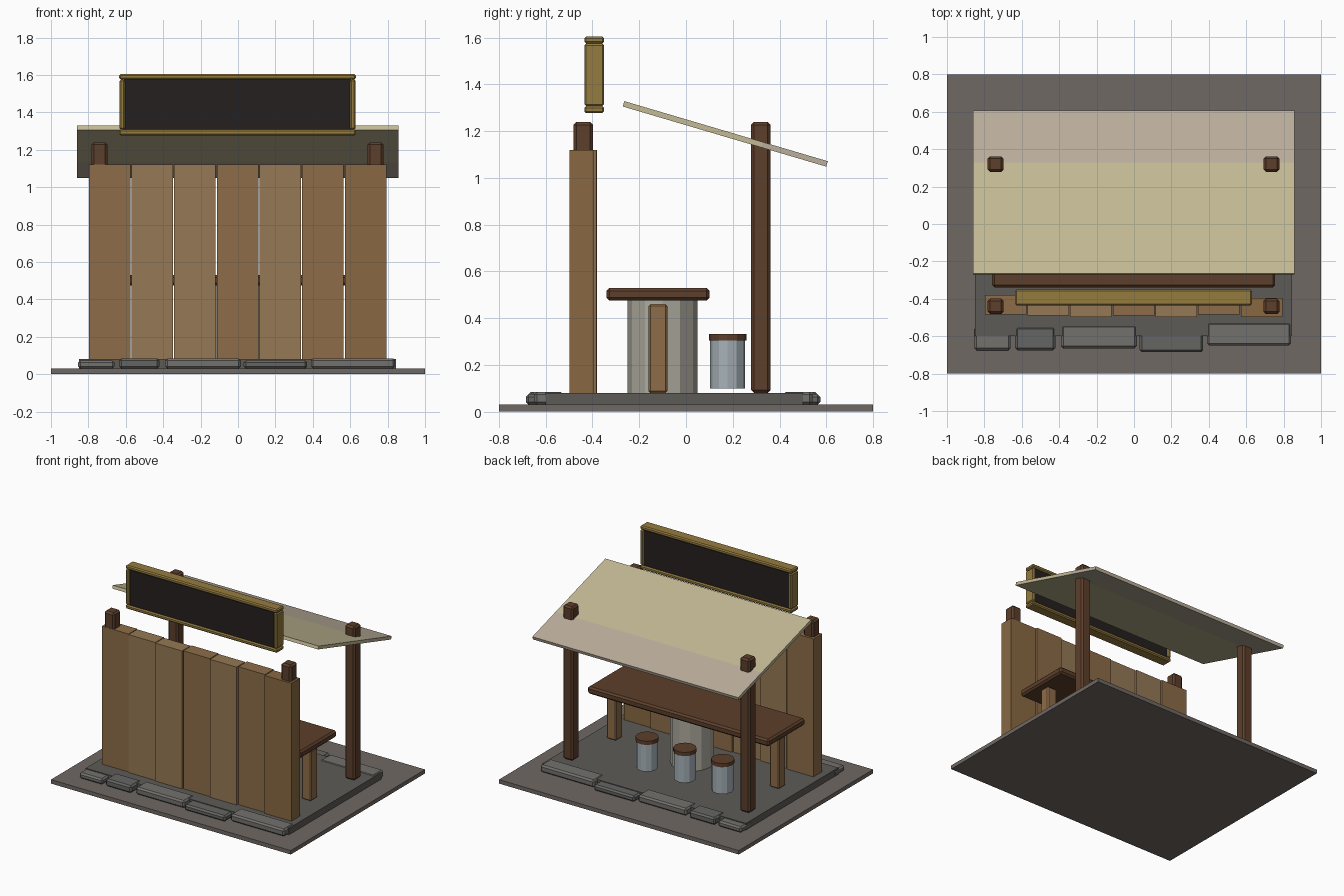
import bpy, math

if "Cube" in bpy.data.objects:
    bpy.data.objects.remove(bpy.data.objects["Cube"])

def mat(name, r, g, b):
    m = bpy.data.materials.new(name)
    m.diffuse_color = (r, g, b, 1)
    m.use_nodes = True
    m.node_tree.nodes["Principled BSDF"].inputs["Base Color"].default_value = m.diffuse_color
    return m

ASPHALT = mat("asphalt", .16, .14, .125)
FLOOR = mat("floor", .11, .105, .095)
STONES = [mat("stone_a", .17, .165, .155), mat("stone_b", .13, .13, .125)]
PLANKS = [mat("plank_a", .27, .15, .065), mat("plank_b", .30, .19, .09), mat("plank_c", .25, .14, .055)]
DARK = mat("dark_wood", .11, .05, .025)
GOLD = mat("sign_gold", .30, .20, .05)
BLACK = mat("sign_black", .017, .014, .013)
CLOTH = mat("awning_front", .55, .49, .30)
FADED = mat("awning_back", .50, .43, .33)
CONCRETE = mat("concrete", .42, .40, .34)
STEEL = mat("steel", .38, .44, .48)

def box(name, x, y, z, material, bevel=0):
    """Box from (min, max) ranges, with an optional one-step chamfer."""
    lo_hi = (x, y, z)
    bpy.ops.mesh.primitive_cube_add(size=1, location=[(a + b) / 2 for a, b in lo_hi])
    o = bpy.context.object
    o.name = name
    size = [b - a for a, b in lo_hi]
    for v in o.data.vertices:
        v.co = [c * s for c, s in zip(v.co, size)]
    o.data.materials.append(material)
    if bevel:
        m = o.modifiers.new("chamfer", 'BEVEL')
        m.width, m.segments = bevel, 1
    return o

def drum(name, x, y, z0, z1, r, material, sides=12):
    bpy.ops.mesh.primitive_cylinder_add(vertices=sides, radius=r, depth=z1 - z0,
                                        location=(x, y, (z0 + z1) / 2))
    o = bpy.context.object
    o.name = name
    o.data.materials.append(material)

# ground plate and raised floor
box("ground_plate", (-1, 1), (-.8, .8), (0, .03), ASPHALT)
box("raised_floor", (-.85, .845), (-.6, .5), (.03, .08), FLOOR)

# kerb stones along the front and back edges
spans = [(-.855, -.66, -.675, .074), (-.635, -.42, -.675, .085), (-.39, .015, -.665, .085),
         (.03, .37, -.685, .075), (.39, .84, -.65, .085)]
for i, (x0, x1, y, top) in enumerate(spans):
    box(f"front_kerb_{i}", (x0, x1), (y, y + .125), (.03, top), STONES[i % 2], .012)
    box(f"back_kerb_{i}", (x0, x1), (-y - .235, -y - .11), (.03, top), STONES[i % 2], .012)

# plank wall
offsets = [.012, .005, -.003, .005, -.003, .01, -.003]
tones = [0, 1, 1, 0, 1, 0, 2]
for i, (dy, t) in enumerate(zip(offsets, tones)):
    x = -.686 + .228 * i
    box(f"wall_plank_{i}", (x - .111, x + .111), (-.495 + dy, -.392 + dy), (.08, 1.12), PLANKS[t])

# four posts
for x in (-.74, .735):
    for label, y in (("front", -.44), ("back", .32)):
        side = "left" if x < 0 else "right"
        box(f"{label}_{side}_post", (x - .042, x + .042), (y - .042, y + .042), (.08, 1.24), DARK, .013)

# sloping awning in two sheets
slope = math.atan2(-.257, .87)
def awning(name, y0, y1, material):
    y = (y0 + y1) / 2
    half = (y1 - y0) / 2 / math.cos(slope)
    o = box(name, (-.86, .857), (-half, half), (-.012, .012), material)
    o.location = (o.location.x, y, 1.317 + math.tan(slope) * (y + .267))
    o.rotation_euler.x = slope
awning("awning_front", -.267, .325, CLOTH)
awning("awning_back", .325, .603, FADED)

# blank sign board and frame
box("sign_panel", (-.61, .605), (-.425, -.36), (1.295, 1.585), BLACK)
for label, z in (("top", 1.59), ("bottom", 1.292)):
    box(f"sign_{label}_rail", (-.635, .63), (-.435, -.35), (z - .015, z + .015), GOLD, .008)
for label, x in (("left", -.619), ("right", .614)):
    box(f"sign_{label}_rail", (x - .015, x + .015), (-.435, -.35), (1.307, 1.575), GOLD, .008)

# counter with two legs and a round pedestal
box("counter_top", (-.758, .755), (-.34, .1), (.475, .53), DARK, .013)
box("counter_left_leg", (-.72, -.64), (-.16, -.08), (.08, .46), PLANKS[0], .008)
box("counter_right_leg", (.64, .72), (-.16, -.08), (.08, .46), PLANKS[0], .008)
drum("counter_pedestal", .02, -.1, .08, .475, .15, CONCRETE)

# stools
for i, x in enumerate((-.43, -.115, .2)):
    drum(f"stool_body_{i}", x, .178, .1, .306, .075, STEEL)
    drum(f"stool_seat_{i}", x, .178, .304, .332, .08, DARK)
